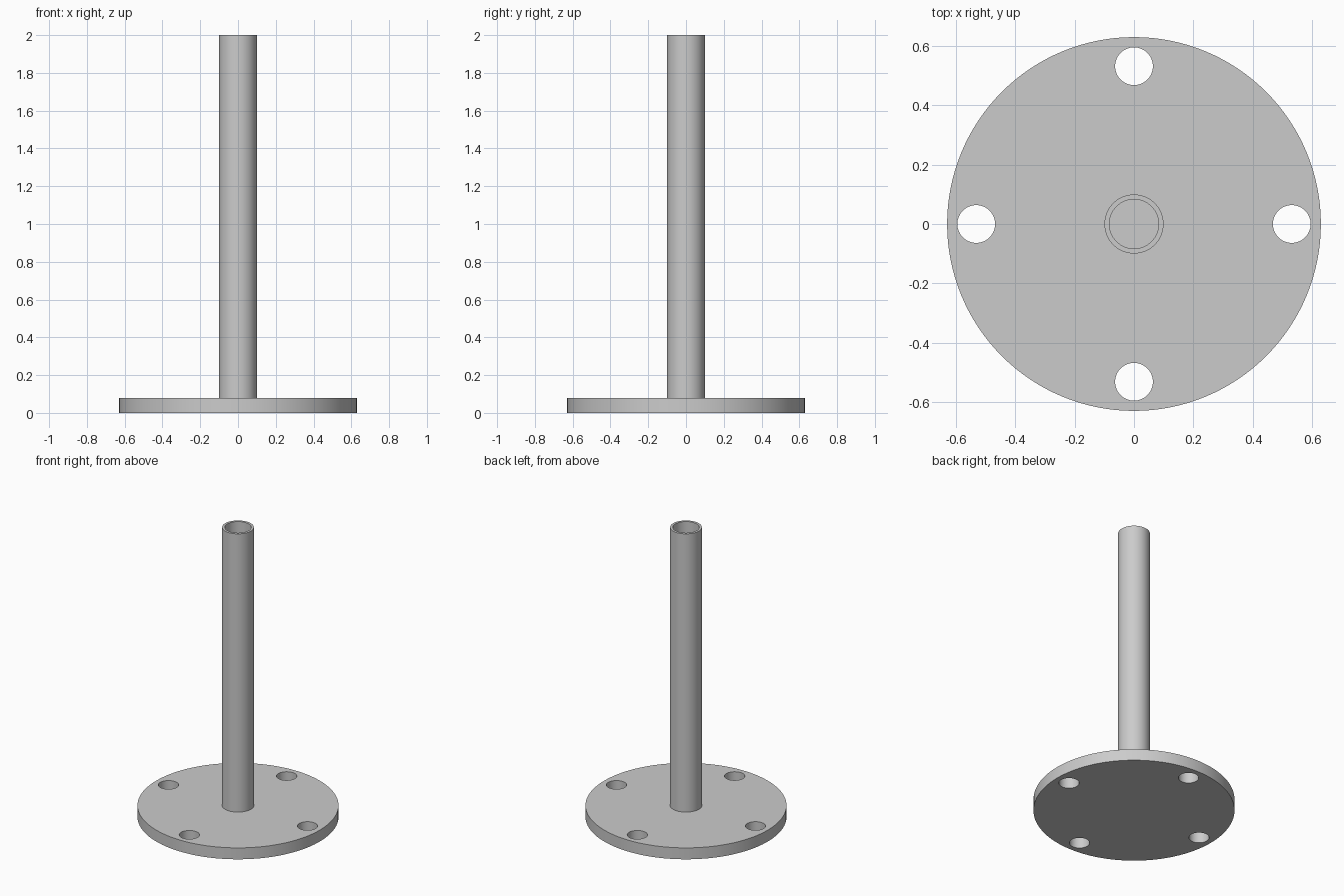
import bpy
import bmesh
import math
from mathutils import Matrix, Vector

PLATE_R, PLATE_H = 0.629, 0.079
TUBE_R, BORE_R, TOP = 0.0995, 0.083, 2.0
HOLE_R, HOLE_RING = 0.0635, 0.531

cube = bpy.data.objects.get("Cube")
if cube:
    bpy.data.objects.remove(cube, do_unlink=True)

# Single grey metal
metal = bpy.data.materials.new("grey_metal")
metal.use_nodes = True
colour = (0.6, 0.6, 0.6, 1.0)
metal.diffuse_color = colour
metal.node_tree.nodes["Principled BSDF"].inputs["Base Color"].default_value = colour


def make_object(name, bm):
    bmesh.ops.recalc_face_normals(bm, faces=bm.faces)
    mesh = bpy.data.meshes.new(name)
    bm.to_mesh(mesh)
    bm.free()
    mesh.materials.append(metal)
    obj = bpy.data.objects.new(name, mesh)
    bpy.context.collection.objects.link(obj)
    return obj


def add_cylinder(bm, radius, low, high, x=0.0, y=0.0, sides=64):
    bmesh.ops.create_cone(
        bm, cap_ends=True, segments=sides, radius1=radius, radius2=radius,
        depth=high - low, matrix=Matrix.Translation((x, y, (low + high) / 2)))


def select_only(obj):
    bpy.ops.object.select_all(action="DESELECT")
    obj.select_set(True)
    bpy.context.view_layer.objects.active = obj


# Round base plate
bm = bmesh.new()
add_cylinder(bm, PLATE_R, 0, PLATE_H, sides=128)
base_plate = make_object("base_plate", bm)

# Four bolt holes cut through the plate
bm = bmesh.new()
for i in range(4):
    angle = i * math.pi / 2
    add_cylinder(bm, HOLE_R, -0.1, PLATE_H + 0.1,
                 HOLE_RING * math.cos(angle), HOLE_RING * math.sin(angle))
cutter = make_object("bolt_hole_cutter", bm)
cutter.hide_render = True
cut = base_plate.modifiers.new("bolt_holes", "BOOLEAN")
cut.operation = "DIFFERENCE"
cut.solver = "EXACT"
cut.object = cutter
select_only(base_plate)
bpy.ops.object.modifier_apply(modifier=cut.name)
bpy.data.objects.remove(cutter, do_unlink=True)

# Hollow upright tube, its wall profile turned about z and seated in the plate
bm = bmesh.new()
seat = PLATE_H - 0.005
profile = [(BORE_R, seat), (TUBE_R, seat), (TUBE_R, TOP), (BORE_R, TOP)]
verts = [bm.verts.new((r, 0, z)) for r, z in profile]
edges = [bm.edges.new((verts[i], verts[(i + 1) % 4])) for i in range(4)]
bmesh.ops.spin(bm, geom=verts + edges, cent=Vector(), axis=Vector((0, 0, 1)),
               angle=math.tau, steps=64, use_merge=True)
bmesh.ops.remove_doubles(bm, verts=bm.verts, dist=0.0001)
upright_tube = make_object("upright_tube", bm)

# Smooth round walls with crisp rims
for obj in (base_plate, upright_tube):
    select_only(obj)
    bpy.ops.object.shade_smooth_by_angle(angle=math.radians(30))
